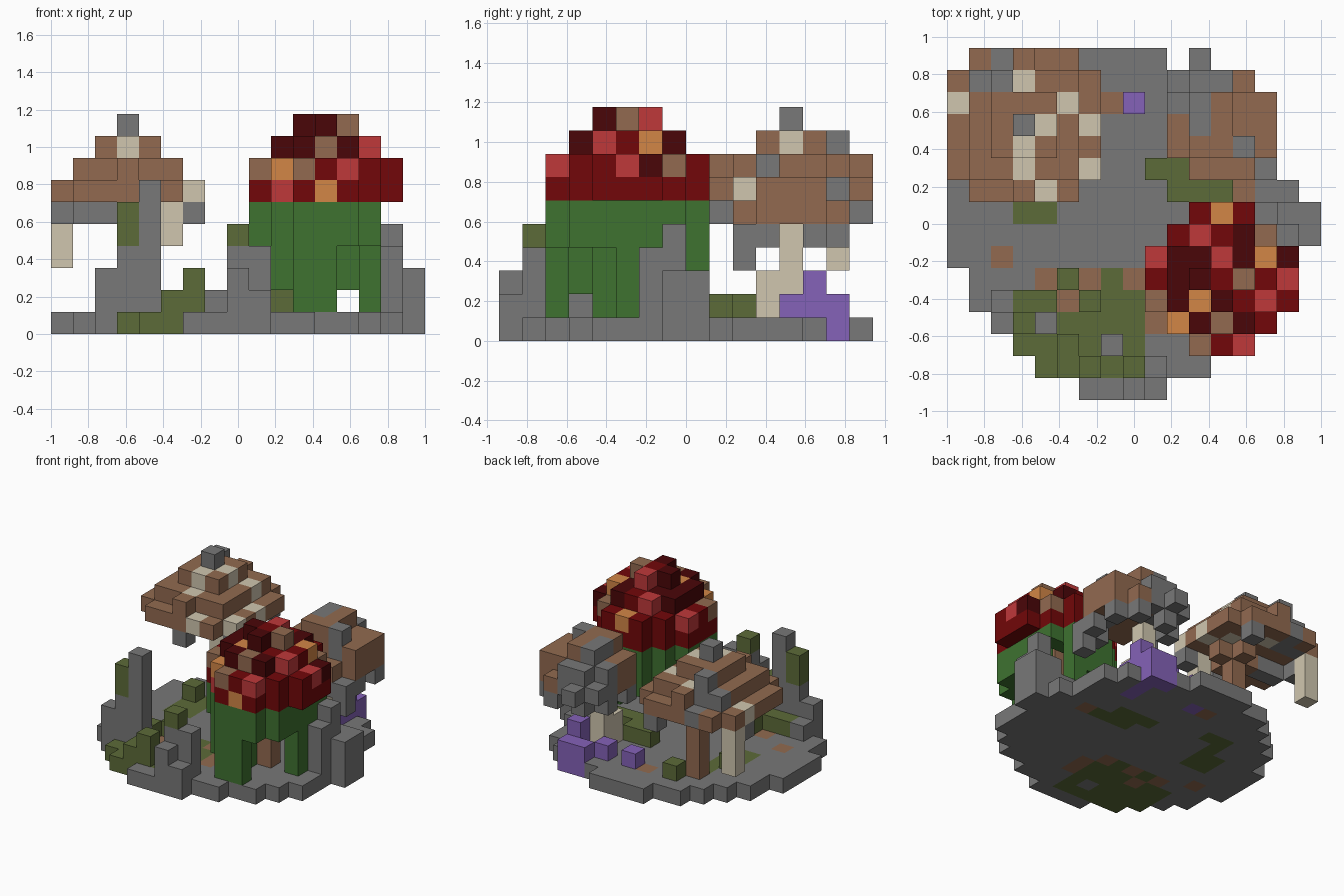
import bpy, bmesh

cube = bpy.data.objects.get("Cube")
if cube:
    bpy.data.objects.remove(cube, do_unlink=True)

V = 2 / 17  # edge of one block


def linear(c):
    return c / 12.92 if c <= 0.04045 else ((c + 0.055) / 1.055) ** 2.4


# Palette: letter -> name and colour
PALETTE = {
    "G": ("stone_grey", "787878"), "M": ("moss_olive", "5c6b38"),
    "S": ("stem_green", "3e7230"), "R": ("cap_red", "720709"),
    "D": ("cap_dark_red", "4a0608"), "L": ("cap_light_red", "bf383a"),
    "B": ("earth_brown", "926a50"), "C": ("bone_cream", "d0c6af"),
    "O": ("spot_orange", "d28646"), "P": ("crystal_purple", "8562b8"),
}
KEYS = list(PALETTE)
MATS = []
for name, code in PALETTE.values():
    m = bpy.data.materials.new(name)
    rgb = [linear(int(code[n:n + 2], 16) / 255) for n in (0, 2, 4)]
    m.diffuse_color = (*rgb, 1)
    m.use_nodes = True
    bsdf = m.node_tree.nodes["Principled BSDF"]
    bsdf.inputs["Base Color"].default_value = (*rgb, 1)
    bsdf.inputs["Roughness"].default_value = 1
    MATS.append(m)


def build(name, cells):
    """Mesh of the outer faces of a set of coloured blocks."""
    bm = bmesh.new()
    verts = {}

    def vert(p):
        if p not in verts:
            verts[p] = bm.verts.new(((p[0] - 8.5) * V, (p[1] - 8) * V, p[2] * V))
        return verts[p]

    for cell, key in cells.items():
        for axis in range(3):
            for side in (0, 1):
                near = list(cell)
                near[axis] += 2 * side - 1
                if tuple(near) in cells:
                    continue
                u, w = (axis + 1) % 3, (axis + 2) % 3
                loop = []
                for a, b in ((0, 0), (1, 0), (1, 1), (0, 1)):
                    p = list(cell)
                    p[axis] += side
                    p[u] += a
                    p[w] += b
                    loop.append(vert(tuple(p)))
                face = bm.faces.new(loop if side else loop[::-1])
                face.material_index = KEYS.index(key)
    mesh = bpy.data.meshes.new(name)
    bm.to_mesh(mesh)
    bm.free()
    for m in MATS:
        mesh.materials.append(m)
    bpy.context.collection.objects.link(bpy.data.objects.new(name, mesh))


def column(cells, i, j, low, high, key):
    for k in range(low, high + 1):
        cells[i, j, k] = key


def colour_map(rows, i0, j_top):
    return {(i0 + a, j_top - b): ch for b, row in enumerate(rows)
            for a, ch in enumerate(row) if ch != "."}


# Round ground slab with moss, earth and crystal patches
ground = {}
for i in range(17):
    for j in range(16):
        if (i - 8) ** 2 + (j - 7.5) ** 2 < 64.3 or (i == 0 and 6 <= j <= 9):
            mossy = 3 <= i <= 8 and 1 <= j <= 4 and i + j > 4
            ground[i, j, 0] = "M" if mossy else "G"
for i, j in ((10, 0), (12, 1), (10, 15), (15, 10), (15, 11)):
    ground.pop((i, j, 0), None)
for i, j in ((3, 8), (4, 8), (3, 9), (4, 9), (4, 10), (5, 11), (4, 11), (5, 5), (7, 5),
             (9, 10), (10, 10), (11, 10), (10, 9), (11, 9), (12, 9)):
    ground[i, j, 0] = "M"
for i, j in ((2, 6), (5, 4), (4, 5), (6, 5), (8, 5), (9, 3), (9, 4), (13, 9), (7, 13)):
    ground[i, j, 0] = "B"
for i, j in ((7, 2), (6, 0), (7, 0)):
    ground[i, j, 0] = "G"
for i, j in ((11, 14), (12, 14), (12, 13), (12, 12), (8, 13)):
    ground[i, j, 0] = "P"
for i, j in ((12, 14), (12, 13), (12, 12)):
    ground[i, j, 0] = "P"
build("ground_slab", ground)

# Standing stones: (i, j, top layer)
stones = {}
for i, j, top in ((4, 3, 6), (3, 3, 3), (2, 3, 2), (2, 4, 1), (8, 1, 3), (9, 1, 3),
                  (8, 0, 2), (9, 0, 1), (15, 7, 4), (16, 7, 2), (16, 8, 2),
                  (15, 8, 2), (15, 6, 3), (14, 8, 1), (7, 2, 1)):
    column(stones, i, j, 1, top, "G")
build("standing_stones", stones)

# Moss clumps: (i, j, bottom layer, top layer)
moss = {}
for i, j, low, top in ((3, 3, 4, 5), (8, 1, 4, 4), (6, 1, 1, 2), (5, 1, 1, 1),
                       (4, 4, 1, 1), (3, 4, 1, 1), (6, 4, 1, 1), (5, 5, 1, 1),
                       (9, 10, 1, 1), (10, 10, 1, 1), (10, 9, 1, 1), (11, 9, 1, 1),
                       (12, 9, 1, 1), (3, 10, 1, 1), (5, 2, 1, 1), (5, 13, 1, 1)):
    column(moss, i, j, low, top, "M")
build("moss_clumps", moss)

# Red mushroom cap: stacked discs, coloured per column
red_map = colour_map(("..ROR..", ".RLRDB.", "LDDLDOD", "RDDRBRL",
                      "BDODRLR", ".ODBDR.", "..BRL.."), 9, 8)
red_cap = {}
for (i, j), key in red_map.items():
    d = (i - 12) ** 2 + (j - 5) ** 2
    for k, limit in ((6, 10), (7, 10), (8, 5), (9, 1)):
        if d <= limit:
            red_cap[i, j, k] = "R" if k == 6 else key
red_cap[10, 3, 6] = "L"
red_cap[12, 2, 6] = "O"
build("red_mushroom_cap", red_cap)

# Green roots hanging from the cap rim, some reaching the ground
roots = {}
for i, j, low in ((11, 2, 1), (12, 2, 1), (13, 2, 4), (13, 3, 4), (10, 3, 2), (14, 3, 4),
                  (14, 4, 4), (14, 5, 1), (14, 6, 1), (10, 4, 2), (11, 4, 1), (9, 4, 4),
                  (9, 5, 4), (9, 6, 5), (10, 7, 3), (11, 8, 3), (12, 8, 3), (13, 7, 5),
                  (14, 7, 5), (10, 6, 2), (13, 8, 2)):
    column(roots, i, j, low, 5, "S")
build("red_mushroom_roots", roots)
trunk = {}
column(trunk, 12, 5, 1, 5, "B")
build("red_mushroom_trunk", trunk)

# Tall brown mushroom at the back left
tall_map = colour_map((".BGBBB.", "BGGCBBB", "CBBBBCB", "BBBGCBC",
                       "BBBCBBB", "BBBCBBC", ".BBBCB."), 0, 15)
tall_cap = {}
for (i, j), key in tall_map.items():
    tall_cap[i, j, 6] = key
    if 1 <= i <= 5 and (i - 3) ** 2 + (j - 12) ** 2 <= 9:
        tall_cap[i, j, 7] = key
    if 2 <= i <= 4 and 11 <= j <= 13:
        tall_cap[i, j, 8] = key
tall_cap[3, 9, 7] = "B"
tall_cap[2, 14, 8] = "G"
tall_cap[3, 12, 9] = "G"
build("brown_mushroom_cap", tall_cap)

tall_legs = {}
column(tall_legs, 4, 12, 1, 5, "B")
column(tall_legs, 0, 14, 3, 5, "C")
column(tall_legs, 5, 10, 4, 5, "C")
for i, j in ((0, 13), (1, 12), (2, 12), (3, 9), (6, 10), (5, 15)):
    tall_legs[i, j, 5] = "G"
for i, j in ((3, 12), (5, 12), (4, 11), (4, 13)):
    tall_legs[i, j, 5] = "B"
build("brown_mushroom_trunk_and_drips", tall_legs)

# Small stony mushroom at the back right
small_map = colour_map((".G...", "GGGB.", "GGBBB", "BGBBB", "BBBGB", ".BBB."), 10, 15)
small_cap = {}
for (i, j), key in small_map.items():
    small_cap[i, j, 5] = key
    if (i - 12) ** 2 + (j - 12) ** 2 <= 5 and j > 10:
        small_cap[i, j, 6] = key
    if 11 <= i <= 12 and 11 <= j <= 13:
        small_cap[i, j, 7] = key
small_cap.pop((13, 14, 6))
small_cap[13, 11, 7] = "G"
for i, j in ((10, 13), (11, 14), (13, 14), (14, 11), (14, 13), (13, 10), (10, 11), (14, 10)):
    small_cap[i, j, 4] = "G"
small_cap[14, 10, 3] = "G"
build("stony_mushroom_cap", small_cap)
stem = {}
column(stem, 11, 12, 1, 4, "C")
column(stem, 11, 11, 1, 2, "C")
build("stony_mushroom_stem", stem)

# Purple crystals under the stony mushroom
crystals = {}
for i, j, top in ((8, 13, 1), (12, 14, 1), (11, 14, 1), (12, 13, 2), (12, 12, 1), (10, 13, 1)):
    column(crystals, i, j, 1, top, "P")
build("purple_crystals", crystals)
